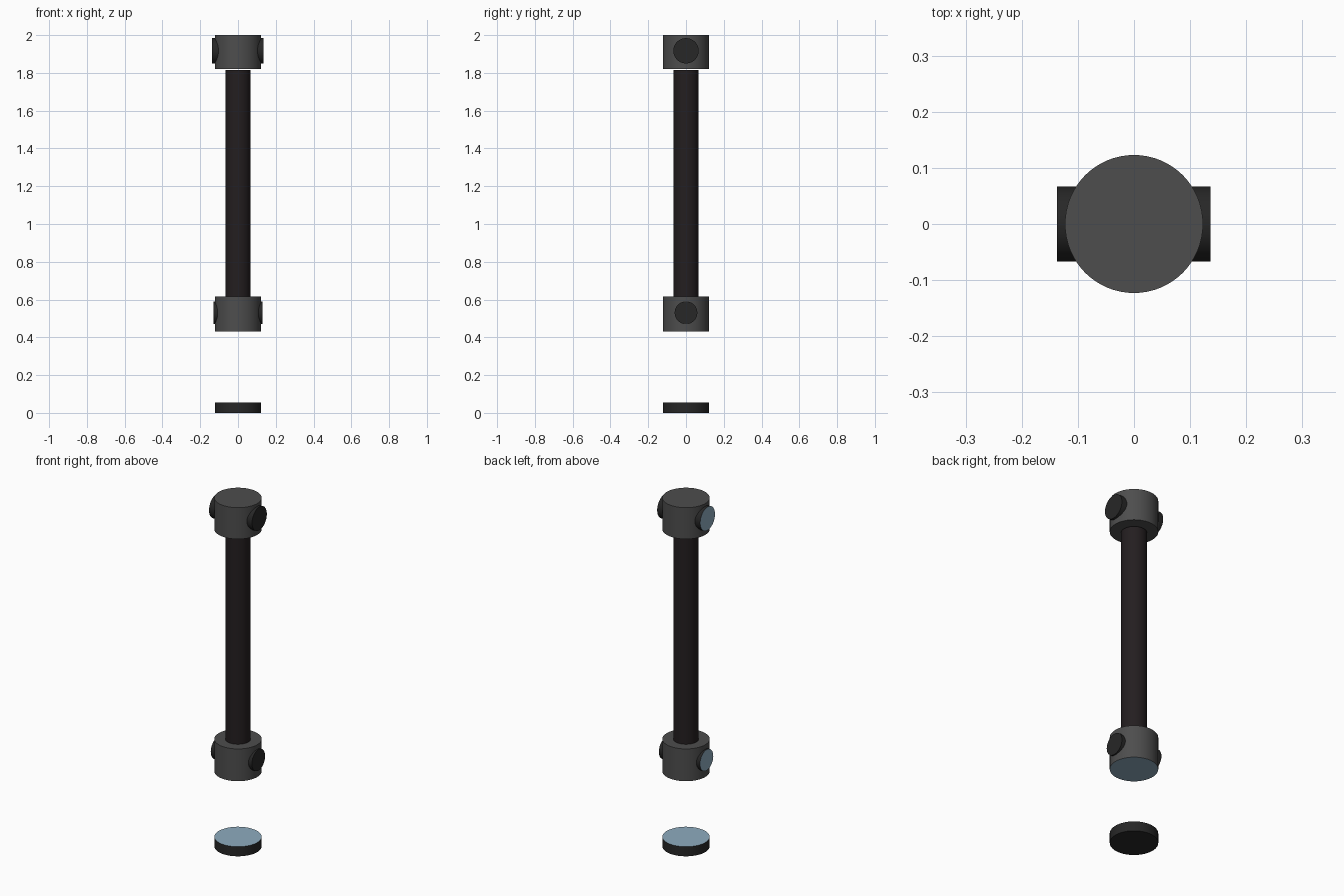
import bpy, math

if "Cube" in bpy.data.objects:
    bpy.data.objects.remove(bpy.data.objects["Cube"])

SIDES = 64


def material(name, rgb):
    m = bpy.data.materials.new(name)
    m.diffuse_color = (*rgb, 1)
    m.use_nodes = True
    m.node_tree.nodes["Principled BSDF"].inputs["Base Color"].default_value = m.diffuse_color
    return m


grey = material("grey_metal", (0.075, 0.075, 0.075))
dark = material("dark_metal", (0.02, 0.02, 0.02))
shaft_black = material("grip_black", (0.017, 0.013, 0.014))
blue = material("pale_blue", (0.27, 0.41, 0.52))


def cylinder(name, radius, start, end, z, mat, along_x=False, blue_end=0):
    """Capped cylinder; blue_end = +1/-1 tints the end cap on that local side."""
    mid = (start + end) / 2
    loc = (mid, 0, z) if along_x else (0, 0, mid)
    rot = (0, math.pi / 2, 0) if along_x else (0, 0, 0)
    bpy.ops.mesh.primitive_cylinder_add(vertices=SIDES, radius=radius,
                                        depth=end - start, location=loc, rotation=rot)
    ob = bpy.context.object
    ob.name = name
    ob.data.materials.append(mat)
    ob.data.materials.append(blue)
    bpy.ops.object.shade_smooth_by_angle(angle=math.radians(30))
    for p in ob.data.polygons:
        if blue_end and p.normal.z * blue_end > 0.9:
            p.material_index = 1
    return ob


# Floating foot disc with a blue upper face
cylinder("foot_disc", 0.123, 0.0, 0.055, 0, dark, blue_end=1)

# Lower and upper collars
cylinder("lower_collar", 0.123, 0.431, 0.616, 0, grey, blue_end=-1)
cylinder("upper_collar", 0.123, 1.82, 2.0, 0, grey)

# Long shaft, stopping just short of the upper collar
cylinder("shaft", 0.066, 0.61, 1.814, 0, shaft_black)

# Cross pins through the collars, blue on the left end
cylinder("lower_cross_pin", 0.060, -0.131, 0.130, 0.53, dark, True, -1)
cylinder("upper_cross_pin", 0.067, -0.137, 0.136, 1.917, dark, True, -1)
